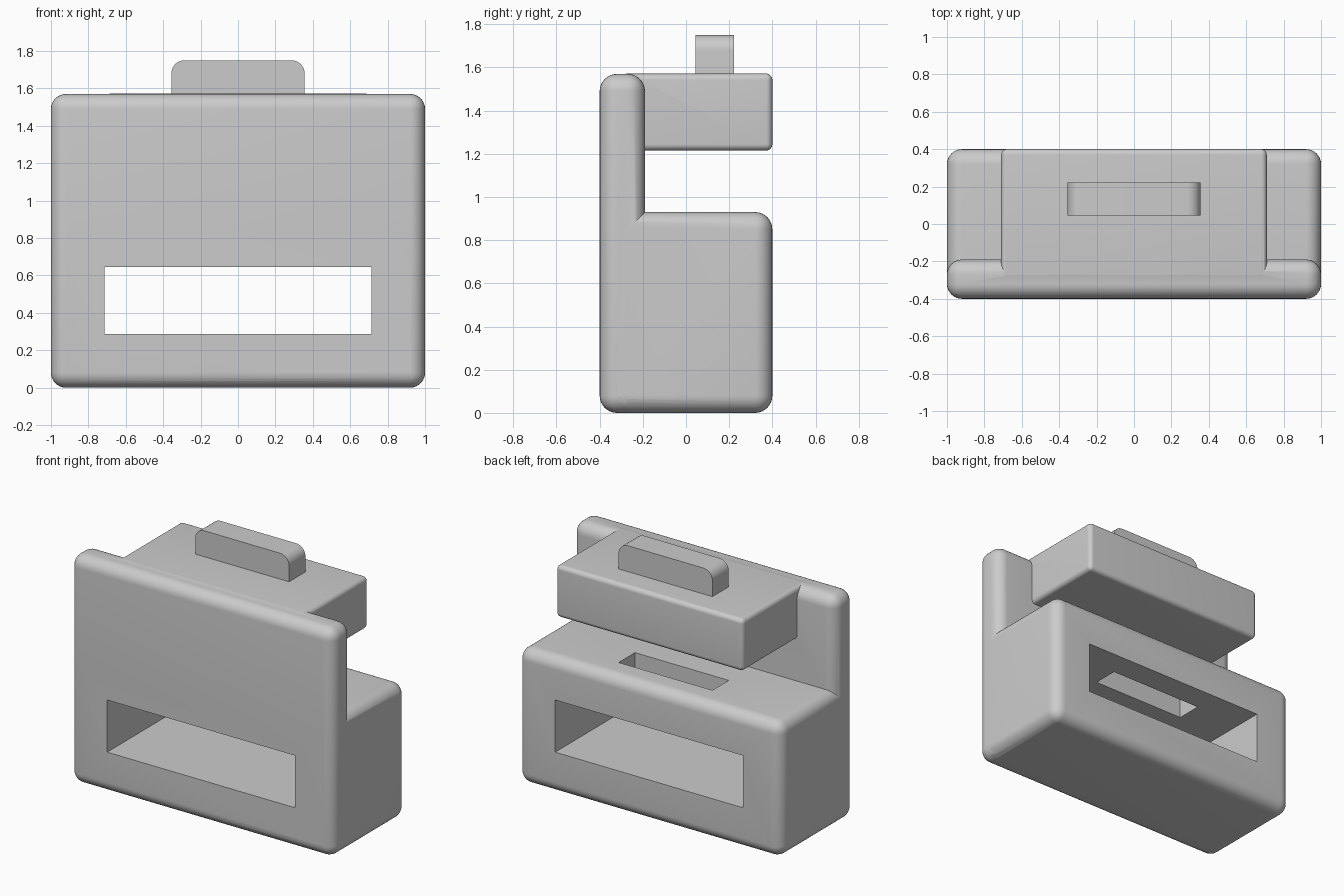
import bpy
import bmesh
from math import radians

cube = bpy.data.objects.get("Cube")
if cube:
    bpy.data.objects.remove(cube, do_unlink=True)

# Single plain material
grey = bpy.data.materials.new("light_grey")
grey.use_nodes = True
COLOUR = (0.6, 0.6, 0.6, 1)
grey.diffuse_color = COLOUR
grey.node_tree.nodes["Principled BSDF"].inputs["Base Color"].default_value = COLOUR


def block(name, x, y, z, corner=0, soft=0):
    """Box spanning +-x and the y, z ranges; corner rounds the top ends, soft rounds every edge."""
    bm = bmesh.new()
    bmesh.ops.create_cube(bm, size=1)
    for v in bm.verts:
        v.co = (x if v.co.x > 0 else -x, y[v.co.y > 0], z[v.co.z > 0])
    if corner:
        ends = [e for e in bm.edges
                if all(v.co.z == z[1] for v in e.verts)
                and e.verts[0].co.x == e.verts[1].co.x]
        bmesh.ops.bevel(bm, geom=ends, offset=corner, segments=12,
                        profile=0.5, affect='EDGES')
    if soft:
        sharp = [e for e in bm.edges if e.calc_face_angle(0) > radians(30)]
        bmesh.ops.bevel(bm, geom=sharp, offset=soft, segments=8,
                        profile=0.5, affect='EDGES')
    bmesh.ops.recalc_face_normals(bm, faces=bm.faces)
    mesh = bpy.data.meshes.new(name)
    bm.to_mesh(mesh)
    bm.free()
    mesh.materials.append(grey)
    obj = bpy.data.objects.new(name, mesh)
    bpy.context.collection.objects.link(obj)
    return obj


def select(obj):
    bpy.ops.object.select_all(action='DESELECT')
    obj.select_set(True)
    bpy.context.view_layer.objects.active = obj


def combine(obj, other, operation):
    mod = obj.modifiers.new(operation, 'BOOLEAN')
    mod.object, mod.operation, mod.solver = other, operation, 'EXACT'
    select(obj)
    bpy.ops.object.modifier_apply(modifier=mod.name)
    bpy.data.objects.remove(other, do_unlink=True)


# Base and tall front panel joined into one housing
housing = block("housing", 1, (-0.4, 0.4), (0, 0.93), soft=0.08)
panel = block("front_panel", 1, (-0.4, -0.19), (0, 1.57), corner=0.28, soft=0.08)
combine(housing, panel, 'UNION')

# Overhanging head
head = block("head", 0.71, (-0.3, 0.4), (1.215, 1.572), soft=0.03)
combine(housing, head, 'UNION')

# Opening from front to back, and the slot above it
tunnel = block("tunnel_cutter", 0.713, (-0.6, 0.6), (0.287, 0.645))
combine(housing, tunnel, 'DIFFERENCE')
slot = block("slot_cutter", 0.356, (0.045, 0.222), (0.5, 1.1))
combine(housing, slot, 'DIFFERENCE')

# Push button on the head
button = block("push_button", 0.356, (0.045, 0.222), (1.5, 1.75), corner=0.07)

for obj in (housing, button):
    select(obj)
    bpy.ops.object.shade_smooth_by_angle(angle=radians(30))
